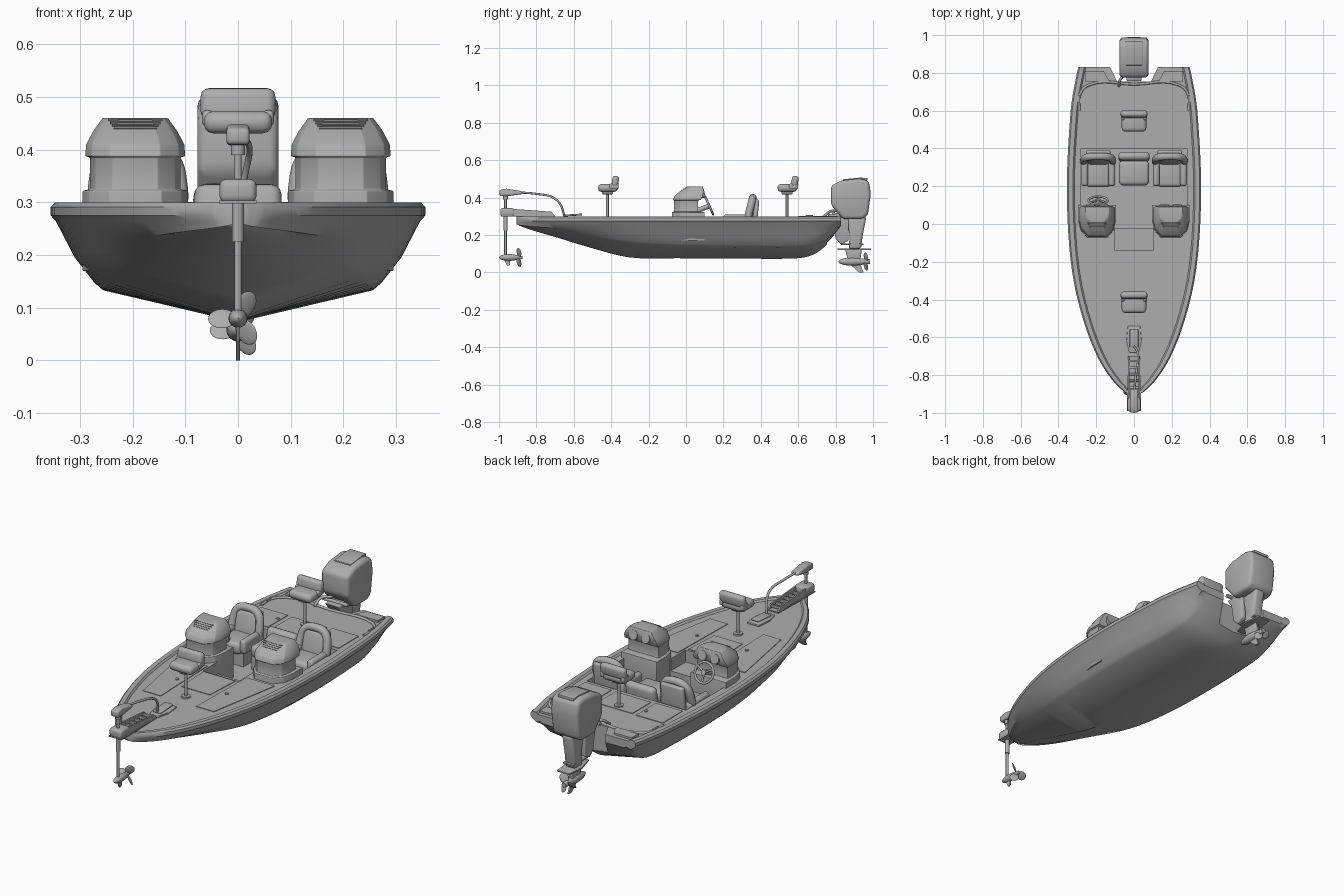
import bpy, bmesh, math
from mathutils import Matrix, Vector, Euler

if "Cube" in bpy.data.objects:
    bpy.data.objects.remove(bpy.data.objects["Cube"])

grey = bpy.data.materials.new("plain grey")
grey.use_nodes = True
grey.diffuse_color = (0.42, 0.42, 0.42, 1)
grey.node_tree.nodes["Principled BSDF"].inputs["Base Color"].default_value = (0.42, 0.42, 0.42, 1)


def smooth(ob):
    bpy.ops.object.select_all(action='DESELECT')
    ob.select_set(True)
    bpy.context.view_layer.objects.active = ob
    bpy.ops.object.shade_smooth_by_angle(angle=math.radians(35))


def finish(name, bm, bevel=0, matrix=None):
    bmesh.ops.recalc_face_normals(bm, faces=bm.faces)
    if bevel:
        edges = [e for e in bm.edges if e.calc_face_angle(0) > 0.4]
        bmesh.ops.bevel(bm, geom=edges, offset=bevel, offset_type='OFFSET', segments=3,
                        profile=0.5, affect='EDGES', clamp_overlap=True)
    if matrix:
        bm.transform(matrix)
    mesh = bpy.data.meshes.new(name)
    bm.to_mesh(mesh)
    bm.free()
    ob = bpy.data.objects.new(name, mesh)
    bpy.context.collection.objects.link(ob)
    mesh.materials.append(grey)
    smooth(ob)
    return ob


def place(centre, rot=(0, 0, 0)):
    return Matrix.Translation(centre) @ Euler(rot).to_matrix().to_4x4()


def box(name, centre, size, bevel=0, rot=(0, 0, 0)):
    bm = bmesh.new()
    bmesh.ops.create_cube(bm, size=1)
    bm.transform(Matrix.Diagonal((*size, 1)))
    return finish(name, bm, bevel, place(centre, rot))


def ball(name, centre, radii, rot=(0, 0, 0)):
    bm = bmesh.new()
    bmesh.ops.create_uvsphere(bm, u_segments=20, v_segments=12, radius=1)
    bm.transform(Matrix.Diagonal((*radii, 1)))
    return finish(name, bm, 0, place(centre, rot))


def rod(name, start, end, r, r_end=None):
    start, end = Vector(start), Vector(end)
    axis = end - start
    bm = bmesh.new()
    bmesh.ops.create_cone(bm, cap_ends=True, segments=20, radius1=r,
                          radius2=r if r_end is None else r_end, depth=axis.length)
    turn = axis.to_track_quat('Z', 'Y').to_matrix().to_4x4()
    return finish(name, bm, 0, Matrix.Translation((start + end) / 2) @ turn)


def loft(name, rings, bevel=0):
    bm = bmesh.new()
    loops = [[bm.verts.new(p) for p in ring] for ring in rings]
    n = len(loops[0])
    for a, b in zip(loops, loops[1:]):
        for i in range(n):
            bm.faces.new((a[i], a[(i + 1) % n], b[(i + 1) % n], b[i]))
    bm.faces.new(loops[0])
    bm.faces.new(loops[-1])
    return finish(name, bm, bevel)


def prism(name, outline, low, high, axis='x', bevel=0):
    k = 'xyz'.index(axis)
    rings = [[(*p[:k], d, *p[k:]) for p in outline] for d in (low, high)]
    return loft(name, rings, bevel)


def tube(name, points, r, closed=False):
    curve = bpy.data.curves.new(name, 'CURVE')
    curve.dimensions = '3D'
    curve.bevel_depth, curve.bevel_resolution, curve.use_fill_caps = r, 3, True
    spline = curve.splines.new('BEZIER')
    spline.resolution_u = 6
    spline.use_cyclic_u = closed
    spline.bezier_points.add(len(points) - 1)
    for knot, p in zip(spline.bezier_points, points):
        knot.co = p
        knot.handle_left_type = knot.handle_right_type = 'AUTO'
    ob = bpy.data.objects.new(name, curve)
    bpy.context.collection.objects.link(ob)
    curve.materials.append(grey)
    smooth_free = bpy.context.view_layer
    bpy.ops.object.select_all(action='DESELECT')
    ob.select_set(True)
    smooth_free.objects.active = ob
    bpy.ops.object.convert(target='MESH')


def cut(target, cutter):
    mod = target.modifiers.new("cut", 'BOOLEAN')
    mod.object, mod.operation, mod.solver = cutter, 'DIFFERENCE', 'EXACT'
    bpy.context.view_layer.objects.active = target
    bpy.ops.object.modifier_apply(modifier=mod.name)
    bpy.data.objects.remove(cutter)


def propeller(name, centre, r, blades=3):
    for i in range(blades):
        a = math.tau * i / blades + 0.5
        spot = Vector(centre) + Vector((math.sin(a), 0, math.cos(a))) * r * 0.55
        turn = Matrix.Rotation(a, 4, 'Y') @ Matrix.Rotation(0.6, 4, 'Z')
        ball(f"{name}_blade_{i}", spot, (r * 0.4, r * 0.07, r * 0.48), turn.to_euler())


# Hull: station = y, half width, keel z, chine half width, chine z
stations = [(-.905, .015, .262, .008, .265), (-.89, .05, .25, .03, .255),
            (-.82, .12, .225, .08, .24), (-.7, .195, .19, .13, .222),
            (-.52, .265, .135, .185, .195), (-.3, .32, .08, .235, .162),
            (-.05, .348, .076, .262, .145), (.25, .355, .075, .268, .14),
            (.58, .337, .075, .255, .138), (.68, .325, .095, .25, .15),
            (.76, .31, .155, .24, .185), (.81, .3, .22, .235, .228), (.83, .295, .25, .24, .252)]


def section(y, w, k, c, cz):
    t = min(.04, w / 2)
    half = [(w - t, .292), (w - .8 * t, .3), (w - .2 * t, .3), (w, .291), (w, .275),
            (w - .25 * t, .264), ((w - t / 2 + c) / 2 + t / 5, (.25 + cz) / 2), (c + t / 8, cz + .008),
            (c - t / 4, cz - (cz - k) * .08)]
    ring = [(0, .292)] + half + [(0, k)] + [(-x, z) for x, z in reversed(half)]
    return [(x, y, z) for x, z in ring]


rings = []
for i in range(len(stations) - 1):
    a, b = Vector(stations[i]), Vector(stations[i + 1])
    before, after = Vector(stations[max(i - 1, 0)]), Vector(stations[min(i + 2, len(stations) - 1)])
    h = b[0] - a[0]
    ma = (b - before) * (h / (b[0] - before[0]))
    mb = (after - a) * (h / (after[0] - a[0]))
    for s in (0, .25, .5, .75):
        p = (a * (2 * s**3 - 3 * s**2 + 1) + ma * (s**3 - 2 * s**2 + s)
             + b * (3 * s**2 - 2 * s**3) + mb * (s**3 - s**2))
        rings.append(section(*p))
rings.append(section(*stations[-1]))
hull = loft("hull", rings)
# Sunken cockpit, front step and engine notch
cut(hull, box("cockpit_cutter", (0, .19, .32), (.56, .42, .3)))
cut(hull, box("step_cutter", (0, -.07, .38), (.2, .14, .3)))
cut(hull, prism("notch_cutter", [(-.09, .755), (.09, .755), (.16, .9), (-.16, .9)], 0, .5, 'z'))
smooth(hull)
# Raised lip across the stern of the deck
tube("stern_lip", [(-.29, .6, .294), (-.285, .69, .294), (-.24, .735, .294), (0, .74, .294),
                   (.24, .735, .294), (.285, .69, .294), (.29, .6, .294)], .007)

# Deck hatches, pads and cleats
prism("front_centre_hatch", [(-.09, -.15), (.09, -.15), (.08, -.34), (-.08, -.34)], .29, .295, 'z')
box("rear_centre_hatch", (0, .5, .293), (.2, .15, .004))
for side, s in (("left", 1), ("right", -1)):
    prism(f"{side}_front_hatch", [(s * .11, -.09), (s * .27, -.09), (s * .2, -.48), (s * .1, -.48)],
          .29, .295, 'z')
    box(f"{side}_rear_hatch", (s * .2, .5, .293), (.15, .16, .004))
    prism(f"{side}_stern_pad", [(s * .13, .755), (s * .26, .755), (s * .26, .81), (s * .16, .81)],
          .29, .302, 'z')
    for y in (-.29, .52):
        rod(f"{side}_latch", (s * .14, y, .29), (s * .14, y, .3), .008)
    box(f"{side}_cleat", (s * .29, .66, .3), (.01, .04, .012), .003)

# Consoles: ring = z, half width, front y, back y
dee = [(-1, 1), (1, 1), (1, .55), (.88, .25), (.5, 0), (-.5, 0), (-.88, .25), (-1, .55)]
levels = [(.17, .1, -.075, .1), (.322, .1, -.075, .1), (.325, .086, -.065, .065), (.385, .086, -.065, .065),
          (.388, .095, -.07, .08), (.41, .093, -.06, .09), (.435, .08, -.03, .095), (.46, .062, .01, .09)]
for side, s in (("left", .195), ("right", -.195)):
    loft(f"{side}_console", [[(s + w * u, f + (b - f) * v, z) for u, v in dee] for z, w, f, b in levels], .002)
    for i in range(4):
        box(f"{side}_vent_slat", (s, -.022 + i * .009, .441 + i * .0055), (.08 + i * .008, .004, .004), 0, (.56, 0, 0))
    for d in (-.035, .035):
        rod(f"{side}_gauge", (s + d, .08, .42), (s + d, .1, .425), .024)

# Steering wheel
hub = Vector((-.19, .125, .355))
rim = [hub + Vector((math.cos(a), -.4 * math.sin(a), .9 * math.sin(a))) * .05
       for a in (math.tau * i / 12 for i in range(12))]
tube("steering_wheel", rim, .006, True)
for i in (1, 5, 9):
    rod("wheel_spoke", hub, rim[i], .005)
rod("steering_column", hub + Vector((0, .006, .003)), hub - Vector((0, .08, .03)), .013)

# Bucket seats
for side, s in (("left", .19), ("right", -.19)):
    box(f"{side}_seat_base", (s, .29, .2), (.14, .15, .08))
    box(f"{side}_seat_cushion", (s, .275, .26), (.13, .16, .06), .02)
    for d in (-.072, .072):
        box(f"{side}_seat_bolster", (s + d, .28, .275), (.036, .16, .07), .015)
    arch = [(-.07, .25), (-.075, .33), (-.055, .385), (0, .4), (.055, .385), (.075, .33), (.07, .25)]
    tube(f"{side}_back_bolster", [(s + x, .32 + (z - .25) * .25, z) for x, z in arch], .02)
    box(f"{side}_back_pad", (s, .345, .315), (.12, .045, .15), .018, (-.24, 0, 0))
    box(f"{side}_back_shell", (s, .372, .31), (.13, .025, .16), .01, (-.1, 0, 0))
box("centre_seat_base", (0, .29, .2), (.15, .15, .08))
box("centre_seat_cushion", (0, .27, .265), (.16, .13, .06), .02)
box("centre_seat_back", (0, .355, .28), (.165, .045, .11), .02, (-.15, 0, 0))

# Pedestal seats
for part, y in (("front", -.42), ("rear", .54)):
    rod(f"{part}_pedestal_foot", (0, y, .29), (0, y, .3), .022)
    rod(f"{part}_pedestal", (0, y, .29), (0, y, .43), .007)
    box(f"{part}_seat_bracket", (0, y, .428), (.035, .06, .02), .004)
    box(f"{part}_pedestal_cushion", (0, y + .002, .452), (.13, .105, .042), .018)
    box(f"{part}_pedestal_back", (0, y + .042, .487), (.142, .036, .06), .016, (-.15, 0, 0))
    for d in (-.058, .058):
        box(f"{part}_seat_hinge", (d, y + .035, .46), (.02, .05, .03), .008)

# Outboard engine
prism("engine_cowl", [(.775, .36), (.775, .465), (.835, .492), (.93, .502), (.978, .49), (.988, .42),
                      (.972, .305), (.94, .285), (.84, .285)], -.077, .077, 'x', .022)
prism("cowl_top_panel", [(.84, .49), (.93, .502), (.97, .49), (.97, .505), (.93, .507), (.84, .498)],
      -.045, .045, 'x', .003)
prism("engine_leg", [(.855, .3), (.965, .3), (.945, .2), (.935, .125), (.87, .125), (.875, .2)],
      -.03, .03, 'x', .014)
prism("cavitation_plate", [(-.02, .81), (.02, .81), (.045, .9), (.035, .99), (-.035, .99), (-.045, .9)],
      .12, .128, 'z', .002)
box("splash_plate", (0, .89, .15), (.06, .12, .008), .002)
prism("gearcase_strut", [(.85, .125), (.94, .125), (.93, .05), (.87, .05)], -.012, .012, 'x', .006)
ball("gearcase", (0, .89, .058), (.022, .075, .022))
prism("skeg", [(.87, .05), (.93, .05), (.95, 0), (.925, 0)], -.004, .004)
rod("engine_prop_hub", (0, .93, .058), (0, .985, .058), .018, .012)
propeller("engine_prop", (0, .962, .058), .052)
# Engine mount and steering linkage
prism("engine_bracket", [(.755, .31), (.83, .32), (.87, .29), (.87, .17), (.83, .15), (.8, .18), (.785, .27)],
      -.04, .04, 'x', .006)
rod("steering_ram", (-.07, .79, .315), (.07, .79, .315), .009)
tube("engine_cable", [(-.08, .73, .295), (-.07, .77, .325), (-.03, .8, .33), (0, .84, .34)], .007)

# Bow trolling motor
prism("mount_plate", [(-.03, -.7), (.03, -.7), (.036, -.9), (.036, -.99), (-.036, -.99), (-.036, -.9)],
      .298, .304, 'z')
box("mount_clamp", (0, -.955, .322), (.07, .075, .044), .012)
for s in (-1, 1):
    prism("mount_rail", [(-.93, .302), (-.7, .302), (-.72, .325), (-.93, .34)], s * .027 - .004, s * .027 + .004)
for i in range(6):
    box("mount_rung", (0, -.9 + i * .035, .314), (.05, .012, .014), .003)
rod("trolling_shaft", (0, -.965, .08), (0, -.965, .43), .007)
rod("shaft_collar", (0, -.965, .225), (0, -.965, .3), .011)
prism("trolling_head", [(-.998, .41), (-.998, .44), (-.96, .448), (-.88, .435), (-.87, .42), (-.95, .408)],
      -.022, .022, 'x', .008)
rod("head_neck", (0, -.965, .39), (0, -.965, .42), .013)
tube("trolling_cable", [(0, -.89, .428), (.01, -.8, .42), (.022, -.71, .4), (.015, -.67, .36), (0, -.65, .3)], .006)
ball("trolling_pod", (0, -.945, .08), (.018, .055, .018))
prism("trolling_fin", [(-.975, .07), (-.94, .07), (-.94, .04), (-.955, .035)], -.003, .003)
rod("trolling_prop_hub", (0, -.91, .08), (0, -.875, .08), .014, .008)
propeller("trolling_prop", (0, -.893, .08), .055)

# Foot pedal
prism("pedal_tray", [(-.025, -.68), (.025, -.68), (.04, -.62), (.033, -.54), (-.033, -.54), (-.04, -.62)],
      .29, .3, 'z', .003)
box("foot_pedal", (0, -.605, .307), (.045, .1, .01), .004, (.06, 0, 0))
